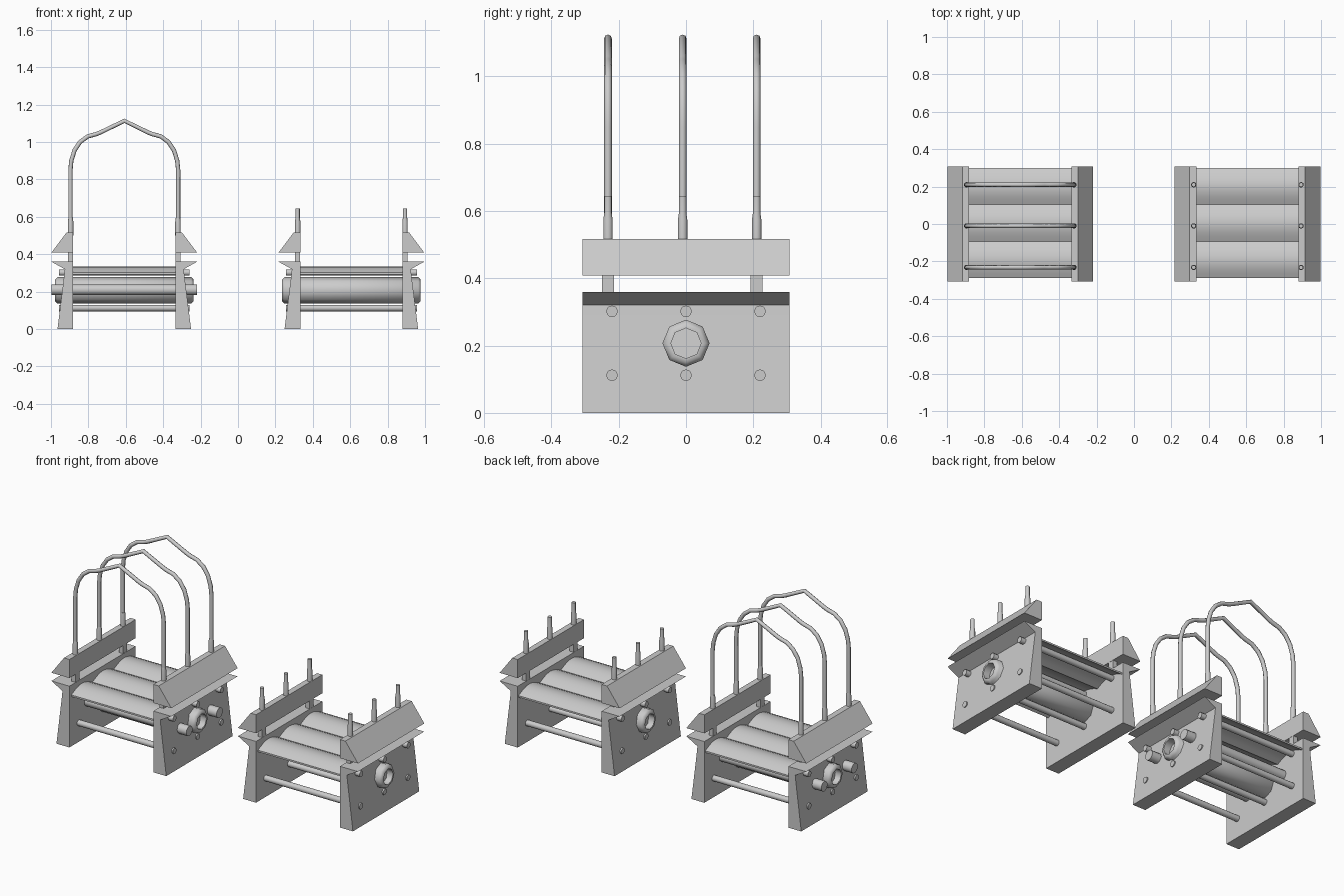
import bpy, bmesh, math
from mathutils import Vector

if "Cube" in bpy.data.objects:
    bpy.data.objects.remove(bpy.data.objects["Cube"])

ROWS = (-0.232, -0.01, 0.21)      # y of hoops / pegs


def finish(name, bm, smooth=None):
    bmesh.ops.recalc_face_normals(bm, faces=bm.faces)
    me = bpy.data.meshes.new(name)
    bm.to_mesh(me)
    bm.free()
    ob = bpy.data.objects.new(name, me)
    bpy.context.collection.objects.link(ob)
    if smooth:
        bpy.ops.object.select_all(action='DESELECT')
        ob.select_set(True)
        bpy.context.view_layer.objects.active = ob
        bpy.ops.object.shade_smooth_by_angle(angle=math.radians(smooth))
    return ob


def extrude(name, pts, vec, smooth=None):
    """Closed polygon of 3D points, extruded along vec."""
    bm = bmesh.new()
    f = bm.faces.new([bm.verts.new(p) for p in pts])
    r = bmesh.ops.extrude_face_region(bm, geom=[f], use_keep_orig=True)
    bmesh.ops.translate(bm, vec=vec, verts=[v for v in r['geom'] if isinstance(v, bmesh.types.BMVert)])
    return finish(name, bm, smooth)


def lathe(name, profile, origin, axis, n, smooth=40):
    """Revolve (distance, radius) pairs about the X or Z axis; ends are capped."""
    bm = bmesh.new()
    rings = []
    for d, r in profile:
        ring = []
        for i in range(n):
            a = 2 * math.pi * i / n
            c, s = r * math.cos(a), r * math.sin(a)
            p = Vector((d, c, s)) if axis == 'X' else Vector((c, s, d))
            ring.append(bm.verts.new(p + Vector(origin)))
        rings.append(ring)
    for a, b in zip(rings, rings[1:]):
        for i in range(n):
            j = (i + 1) % n
            bm.faces.new((a[i], a[j], b[j], b[i]))
    bm.faces.new(rings[0])
    bm.faces.new(rings[-1])
    return finish(name, bm, smooth)


def rod(name, cx, y, z, half, r, n=12):
    return lathe(name, [(-half, r), (half, r)], (cx, y, z), 'X', n)


def hoop(name, cx, y):
    half = [(0.288, 0.56), (0.288, 0.85), (0.283, 0.9), (0.266, 0.955), (0.236, 1.0),
            (0.195, 1.03), (0.15, 1.042), (0.125, 1.052)]
    pts = [(-x, z) for x, z in half] + [(0, 1.113)] + half[::-1]
    cu = bpy.data.curves.new(name, 'CURVE')
    cu.dimensions = '3D'
    cu.bevel_depth = 0.0115
    cu.bevel_resolution = 2
    cu.use_fill_caps = True
    sp = cu.splines.new('POLY')
    sp.points.add(len(pts) - 1)
    for p, (x, z) in zip(sp.points, pts):
        p.co = (cx + x, y, z, 1)
    ob = bpy.data.objects.new(name, cu)
    bpy.context.collection.objects.link(ob)


def deck(name, cx):
    # three thin arched slats in one corrugated sheet
    top = []
    for k in range(3):
        for i in range(8 + (k == 2)):
            t = i / 8
            top.append((-0.29 + (k + t) * 0.1965, 0.302 + 0.031 * math.sin(math.pi * t)))
    pts = top + [(y, z - 0.01) for y, z in reversed(top)]
    extrude(name, [(cx - 0.275, y, z) for y, z in pts], (0.55, 0, 0), 30)


def unit(tag, cx, hoops):
    for s, side in ((-1, 'left'), (1, 'right')):
        # tapered side plate with flared lip, and wedge rail above
        plate = [(0.273, 0), (0.357, 0), (0.321, 0.29), (0.318, 0.32), (0.39, 0.36), (0.273, 0.36)]
        rail = [(0.273, 0.408), (0.39, 0.408), (0.308, 0.517), (0.273, 0.517)]
        for part, prof in (('side_plate', plate), ('wedge_rail', rail)):
            extrude(f'{tag}_{side}_{part}', [(cx + s * x, -0.308, z) for x, z in prof], (0, 0.616, 0))
        # short posts carrying the rail
        for y in (ROWS[0], ROWS[2]):
            w = 0.018
            extrude(f'{tag}_{side}_post', [(cx + s * x, y + v, 0.35) for x, v in
                    ((0.274, -w), (0.3, -w), (0.3, w), (0.274, w))], (0, 0, 0.07))
        # sockets; bare pegs where there is no hoop
        for y in ROWS:
            prof = [(0.5, 0.0145), (0.575, 0.0145), (0.595, 0.0115)]
            if not hoops:
                prof.append((0.645, 0.0115))
            lathe(f'{tag}_{side}_socket', prof, (cx + s * 0.287, y, 0), 'Z', 10)
    # tie rods
    for y in (-0.22, 0, 0.22):
        for z in (0.302, 0.112):
            rod(f'{tag}_tie_rod', cx, y, z, 0.35, 0.017)
    # octagonal centre roller with recessed ends
    end = [(0.32, 0.045), (0.371, 0.045), (0.371, 0.057), (0.358, 0.07)]
    lathe(f'{tag}_roller', [(-d, r) for d, r in end] + end[::-1], (cx, 0, 0.207), 'X', 8, 50)
    deck(f'{tag}_deck', cx)
    if hoops:
        for y in ROWS:
            hoop(f'{tag}_hoop', cx, y)
        # long carrying bars beside the roller
        for y in (-0.14, 0.14):
            rod(f'{tag}_carry_bar', cx, y, 0.21, 0.39, 0.029)


unit('hooped_stand', -0.608, True)
unit('open_stand', 0.606, False)
